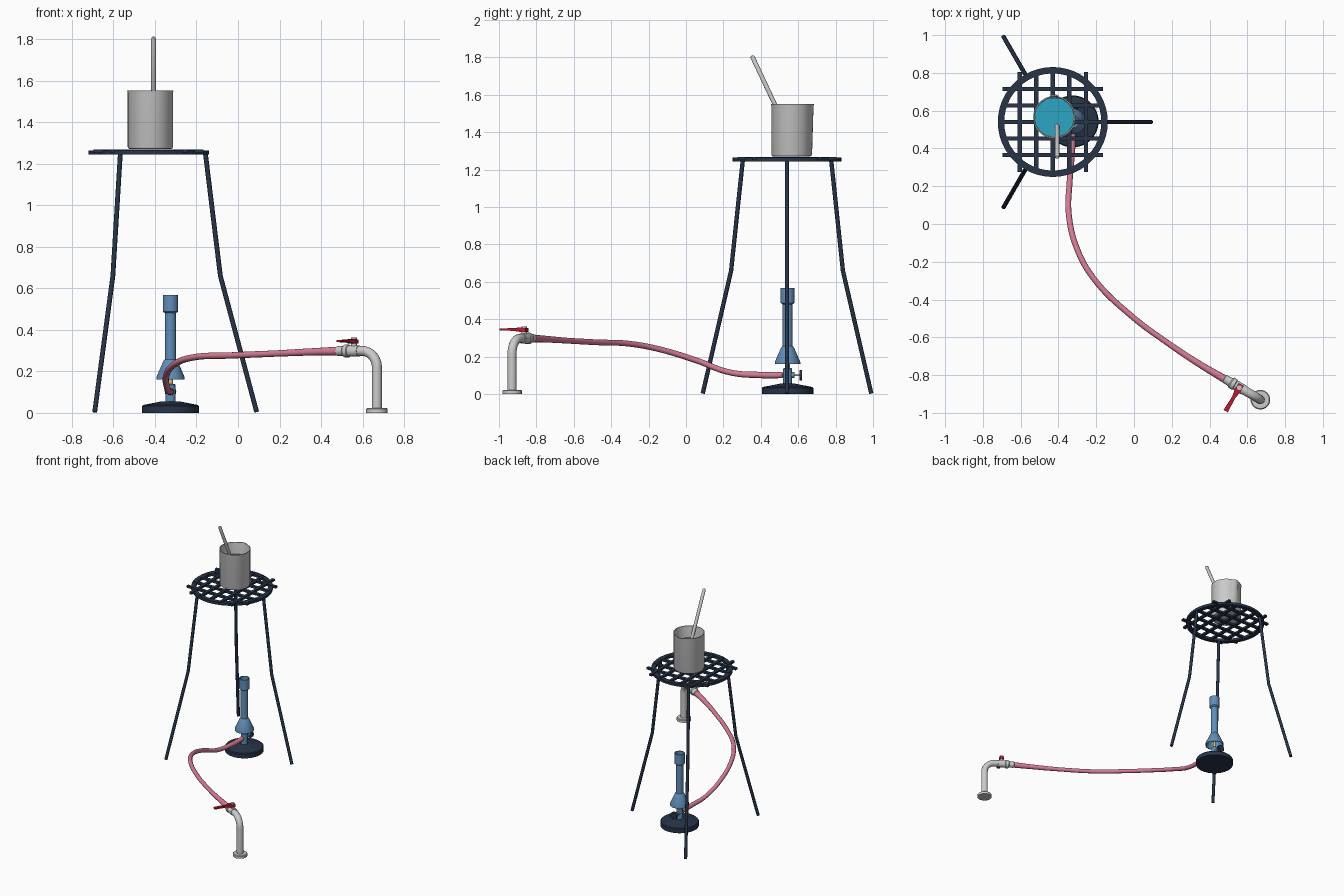
import bpy, bmesh
from math import sin, cos, pi, radians
from mathutils import Vector, Matrix

if "Cube" in bpy.data.objects:
    bpy.data.objects.remove(bpy.data.objects["Cube"])


def mat(name, r, g, b):
    m = bpy.data.materials.new(name)
    m.diffuse_color = (r, g, b, 1)
    m.use_nodes = True
    m.node_tree.nodes["Principled BSDF"].inputs["Base Color"].default_value = m.diffuse_color
    return m


NAVY = mat("navy", 0.02, 0.034, 0.065)
BLUE = mat("blue", 0.12, 0.27, 0.48)
PINK = mat("pink", 0.68, 0.2, 0.3)
CYAN = mat("cyan", 0.026, 0.38, 0.55)
RED = mat("red", 0.5, 0.01, 0.03)
BRASS = mat("brass", 0.6, 0.5, 0.2)


def finish(ob, m=None, smooth=True):
    if m:
        ob.data.materials.append(m)
    if smooth:
        bpy.ops.object.select_all(action='DESELECT')
        ob.select_set(True)
        bpy.context.view_layer.objects.active = ob
        bpy.ops.object.shade_smooth_by_angle(angle=radians(35))
    return ob


def from_bm(name, bm, m=None, smooth=True):
    bmesh.ops.recalc_face_normals(bm, faces=bm.faces)
    me = bpy.data.meshes.new(name)
    bm.to_mesh(me)
    bm.free()
    ob = bpy.data.objects.new(name, me)
    bpy.context.collection.objects.link(ob)
    return finish(ob, m, smooth)


def lathe(name, prof, origin, m=None, axis=(0, 0, 1), steps=40, closed=False):
    """Spin (radius, height) points about an axis through origin."""
    bm = bmesh.new()
    vs = [bm.verts.new((r, 0, z)) for r, z in prof]
    edges = [bm.edges.new(p) for p in zip(vs, vs[1:])]
    if closed:
        edges.append(bm.edges.new((vs[-1], vs[0])))
    bmesh.ops.spin(bm, geom=vs + edges, cent=(0, 0, 0), axis=(0, 0, 1),
                   angle=2 * pi, steps=steps, use_duplicate=False)
    bmesh.ops.remove_doubles(bm, verts=bm.verts, dist=1e-5)
    rot = Vector((0, 0, 1)).rotation_difference(Vector(axis)).to_matrix().to_4x4()
    bm.transform(Matrix.Translation(origin) @ rot)
    return from_bm(name, bm, m)


def rod(name, a, b, r, m=None):
    a, b = Vector(a), Vector(b)
    h = (b - a).length
    return lathe(name, [(0, 0), (r, 0), (r, h), (0, h)], a, m, b - a, 20)


def tube(name, pts, r, m=None, bezier=False, radii=None, sides=4):
    cu = bpy.data.curves.new(name, 'CURVE')
    cu.dimensions = '3D'
    cu.bevel_depth, cu.bevel_resolution, cu.use_fill_caps = r, sides, True
    cu.resolution_u = 10
    sp = cu.splines.new('BEZIER' if bezier else 'POLY')
    store = sp.bezier_points if bezier else sp.points
    store.add(len(pts) - 1)
    for i, (p, co) in enumerate(zip(store, pts)):
        if bezier:
            p.co = co
            p.handle_left_type = p.handle_right_type = 'AUTO'
        else:
            p.co = (*co, 1)
        p.radius = radii[i] if radii else 1
    ob = bpy.data.objects.new(name, cu)
    bpy.context.collection.objects.link(ob)
    bpy.ops.object.select_all(action='DESELECT')
    ob.select_set(True)
    bpy.context.view_layer.objects.active = ob
    bpy.ops.object.convert(target='MESH')
    return finish(bpy.context.view_layer.objects.active, m)


def box(name, size, loc, m=None):
    bm = bmesh.new()
    bmesh.ops.create_cube(bm, size=1)
    bm.transform(Matrix.Translation(loc) @ Matrix.Diagonal((*size, 1)))
    return from_bm(name, bm, m, False)


# Tripod: ring, grating, three bent legs
TX, TY = -0.43, 0.54
lathe("tripod_ring", [(0.257, 1.244), (0.291, 1.244), (0.291, 1.264), (0.257, 1.264)],
      (TX, TY, 0), NAVY, steps=48, closed=True)
for i in range(-2, 3):
    d = i * 0.0875
    box(f"grate_bar_y_{i + 3}", (0.022, 0.53, 0.016), (TX + d, TY, 1.261), NAVY)
    box(f"grate_bar_x_{i + 3}", (0.53, 0.022, 0.016), (TX, TY + d, 1.2595), NAVY)
for i in range(3):
    a = i * 2 * pi / 3
    pts = [(TX + r * cos(a), TY + r * sin(a), z)
           for r, z in ((0.273, 1.25), (0.345, 0.66), (0.52, 0.004))]
    tube(f"tripod_leg_{i + 1}", pts, 0.0115, NAVY)

# Beaker with a small pouring spout, liquid and stirring rod
BK = (-0.422, 0.565, 1.271)
beaker = lathe("beaker", [(0, 0), (0.1, 0), (0.106, 0.003), (0.109, 0.01), (0.109, 0.272),
                          (0.112, 0.281), (0.106, 0.281), (0.104, 0.272), (0.104, 0.012),
                          (0.098, 0.008), (0, 0.008)], BK, steps=48)
for v in beaker.data.vertices:
    if v.co.z > BK[2] + 0.26 and abs(v.co.x - BK[0]) < 0.022 and v.co.y > BK[1]:
        v.co.y += 0.008
lathe("liquid", [(0, 0.009), (0.1035, 0.009), (0.1035, 0.19), (0, 0.19)], BK, CYAN, steps=48)
s0, s1 = Vector((-0.407, 0.595, 1.293)), Vector((-0.407, 0.352, 1.81))
L = (s1 - s0).length
lathe("stirring_rod", [(0, 0), (0.008, 0.002), (0.012, 0.01), (0.012, L - 0.01),
                       (0.008, L - 0.002), (0, L)], s0, None, s1 - s0, 20)

# Burner
B = (-0.325, 0.543, 0)
lathe("burner_base", [(0, 0), (0.1375, 0), (0.1375, 0.032), (0.132, 0.038),
                      (0.06, 0.052), (0.04, 0.056), (0, 0.056)], B, NAVY, steps=48)
lathe("burner_stem", [(0, 0.05), (0.024, 0.05), (0.024, 0.135), (0.018, 0.14), (0, 0.14)], B, BLUE)
lathe("burner_jet", [(0, 0.135), (0.012, 0.135), (0.012, 0.18), (0.006, 0.195), (0, 0.195)], B, BRASS)
lathe("burner_tube", [(0.068, 0.16), (0.068, 0.172), (0.035, 0.248), (0.027, 0.258), (0.027, 0.48),
                      (0.037, 0.488), (0.037, 0.568), (0.031, 0.568), (0.031, 0.49), (0.021, 0.48),
                      (0.021, 0.258), (0.03, 0.243), (0.062, 0.17), (0.062, 0.16)],
      B, BLUE, closed=True)
rod("burner_inlet", (B[0], 0.47, 0.102), (B[0], 0.53, 0.102), 0.012, BLUE)
rod("burner_valve_body", (B[0], 0.545, 0.102), (B[0], 0.58, 0.102), 0.015, BLUE)
rod("burner_valve_spindle", (B[0], 0.575, 0.102), (B[0], 0.612, 0.102), 0.006)
rod("burner_valve_knob", (B[0], 0.606, 0.102), (B[0], 0.621, 0.102), 0.028, NAVY)

# Hose, widening where it slips over the nozzle
hose = [(-0.325, 0.515, 0.102), (-0.328, 0.4, 0.102), (-0.34, 0.235, 0.116), (-0.345, 0.05, 0.182),
        (-0.3, -0.135, 0.238), (-0.21, -0.293, 0.268), (-0.024, -0.478, 0.277),
        (0.187, -0.636, 0.286), (0.36, -0.75, 0.294), (0.478, -0.82, 0.298)]
tube("gas_hose", hose, 0.0155, PINK, True, [1.1, 1.1, 1, 1, 1, 1, 1, 1, 1.15, 1.35])

# Gas tap: foot, bent pipe, collars, valve and lever
F, Z = Vector((0.669, -0.93, 0)), 0.298
D = Vector((-0.863, 0.505, 0)).normalized()
up = Vector((0, 0, 1))
lathe("tap_foot", [(0, 0), (0.052, 0), (0.052, 0.018), (0.047, 0.023), (0, 0.023)], F)
R = 0.08
path = [F + up * 0.015]
path += [F + D * R * (1 - cos(t)) + up * (Z - R + R * sin(t))
         for t in (i * pi / 20 for i in range(11))]
path.append(F + D * 0.17)
path[-1].z = Z
tube("tap_pipe", path, 0.024)
lathe("tap_nozzle", [(0, 0.1), (0.027, 0.1), (0.027, 0.155), (0.031, 0.158), (0.031, 0.178),
                     (0.025, 0.184), (0.023, 0.2), (0.023, 0.22), (0.015, 0.226), (0.015, 0.26),
                     (0, 0.26)], F + up * Z, None, D)
V = F + D * 0.128
rod("tap_valve_stem", V + up * Z, V + up * 0.362, 0.014)
side = Vector((-D.y, D.x, 0))
bm = bmesh.new()
rings = []
for s, w, z0, z1 in ((-0.018, 0.015, 0.333, 0.353), (0.018, 0.017, 0.333, 0.356),
                     (0.06, 0.009, 0.338, 0.353), (0.145, 0.013, 0.341, 0.351)):
    c = V + side * s
    rings.append([bm.verts.new(c + D * w * k + up * z)
                  for k, z in ((-1, z0), (1, z0), (1, z1), (-1, z1))])
for a, b in zip(rings, rings[1:]):
    for i in range(4):
        bm.faces.new((a[i], a[(i + 1) % 4], b[(i + 1) % 4], b[i]))
bm.faces.new(rings[0])
bm.faces.new(rings[-1])
from_bm("tap_lever", bm, RED, False)
